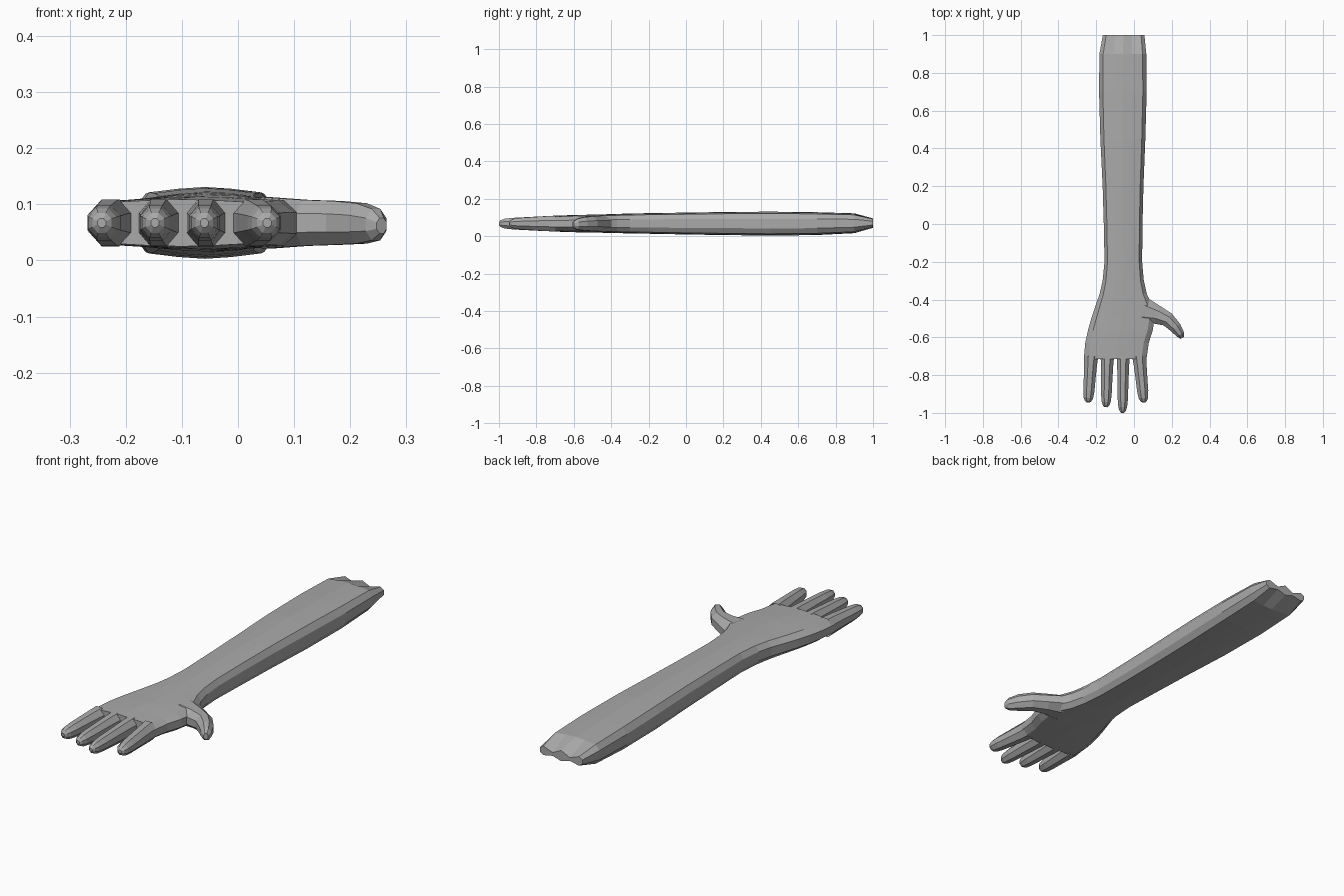
import bpy, bmesh, math
from mathutils import Vector

if "Cube" in bpy.data.objects:
    bpy.data.objects.remove(bpy.data.objects["Cube"])

skin = bpy.data.materials.new("plain grey")
skin.diffuse_color = (0.4, 0.4, 0.4, 1)
skin.use_nodes = True
skin.node_tree.nodes["Principled BSDF"].inputs["Base Color"].default_value = skin.diffuse_color


def loft(name, rings, cap_start=True):
    """Bridge equal-length rings of points and cap the ends."""
    bm = bmesh.new()
    loops = [[bm.verts.new(p) for p in r] for r in rings]
    n = len(loops[0])
    for a, b in zip(loops, loops[1:]):
        for i in range(n):
            j = (i + 1) % n
            bm.faces.new((a[i], a[j], b[j], b[i]))
    if cap_start:
        bm.faces.new(loops[0])
    bm.faces.new(loops[-1])
    bmesh.ops.recalc_face_normals(bm, faces=bm.faces)
    me = bpy.data.meshes.new(name)
    bm.to_mesh(me)
    bm.free()
    me.materials.append(skin)
    ob = bpy.data.objects.new(name, me)
    bpy.context.collection.objects.link(ob)
    return ob


# Forearm and palm: flattened cross-section, slightly crowned top and bottom
half = [(1, -.4), (1, .4), (.84, .85), (.4, .95), (0, 1)]
top = half[1:] + [(-x, z) for x, z in reversed(half[1:4])]
section = top + [(-x, -z) for x, z in top]

# y, left x, right x, bottom z, top z
stations = [
    (.90, -.183, .065, .016, .122),
    (.70, -.185, .067, .006, .128), (.45, -.178, .060, .003, .131),
    (.20, -.166, .050, .006, .129), (0, -.160, .045, .009, .126),
    (-.20, -.156, .043, .013, .123), (-.30, -.166, .052, .015, .121),
    (-.37, -.182, .068, .016, .119), (-.43, -.203, .096, .018, .117),
    (-.50, -.226, .108, .019, .115), (-.56, -.243, .100, .020, .114),
    (-.63, -.258, .078, .022, .112), (-.715, -.266, .066, .025, .109)]


def arm_ring(y, l, r, b, t):
    cx, cz, w, h = (l + r) / 2, (b + t) / 2, (r - l) / 2, (t - b) / 2
    return [(cx + w * u, y, cz + h * v) for u, v in section]


# Ragged, pinched upper end
end = arm_ring(1.0, -.165, .055, .045, .095)
end = [(x, y, z - .02 if i in (2, 4) else z + (.012 if i in (9, 11) else 0))
       for i, (x, y, z) in enumerate(end)]
loft("forearm_and_palm", [end] + [arm_ring(*s) for s in stations])


def digit(name, path, sides=8):
    """Tube through (x, y, half width, half height, z) stations."""
    rings = []
    for i, (x, y, w, h, z) in enumerate(path):
        a, b = path[max(i - 1, 0)], path[min(i + 1, len(path) - 1)]
        d = Vector((b[0] - a[0], b[1] - a[1], 0)).normalized()
        side = Vector((-d.y, d.x, 0))
        ring = []
        for k in range(sides):
            t = 2 * math.pi * (k + .5) / sides
            ring.append(Vector((x, y, z)) + side * w * math.cos(t) / .924
                        + Vector((0, 0, h * math.sin(t) / .924)))
        rings.append(ring)
    return loft(name, rings, cap_start=False)


# Fingers: base x, tip x, tip y, base half width
for name, bx, tx, ty, w in [("little_finger", -.227, -.243, -.945, .038),
                            ("ring_finger", -.141, -.148, -.970, .036),
                            ("middle_finger", -.057, -.060, -1.0, .035),
                            ("index_finger", .028, .052, -.945, .038)]:
    path = []
    for f, sw, h in [(0, 1, .042), (.18, .90, .040), (.5, .82, .035),
                     (.75, .78, .031), (.9, .66, .026), (.97, .45, .018),
                     (1, .2, .008)]:
        path.append((bx + (tx - bx) * f, -.70 + (ty + .70) * f,
                     w * sw, h, .067))
    digit(name, path)

# Thumb, curving outward and toward the fingertips
digit("thumb", [(.050, -.462, .075, .046, .067), (.120, -.480, .050, .041, .067),
                (.178, -.505, .038, .039, .067), (.220, -.548, .031, .036, .066),
                (.246, -.585, .022, .028, .064), (.256, -.603, .010, .014, .062)])
